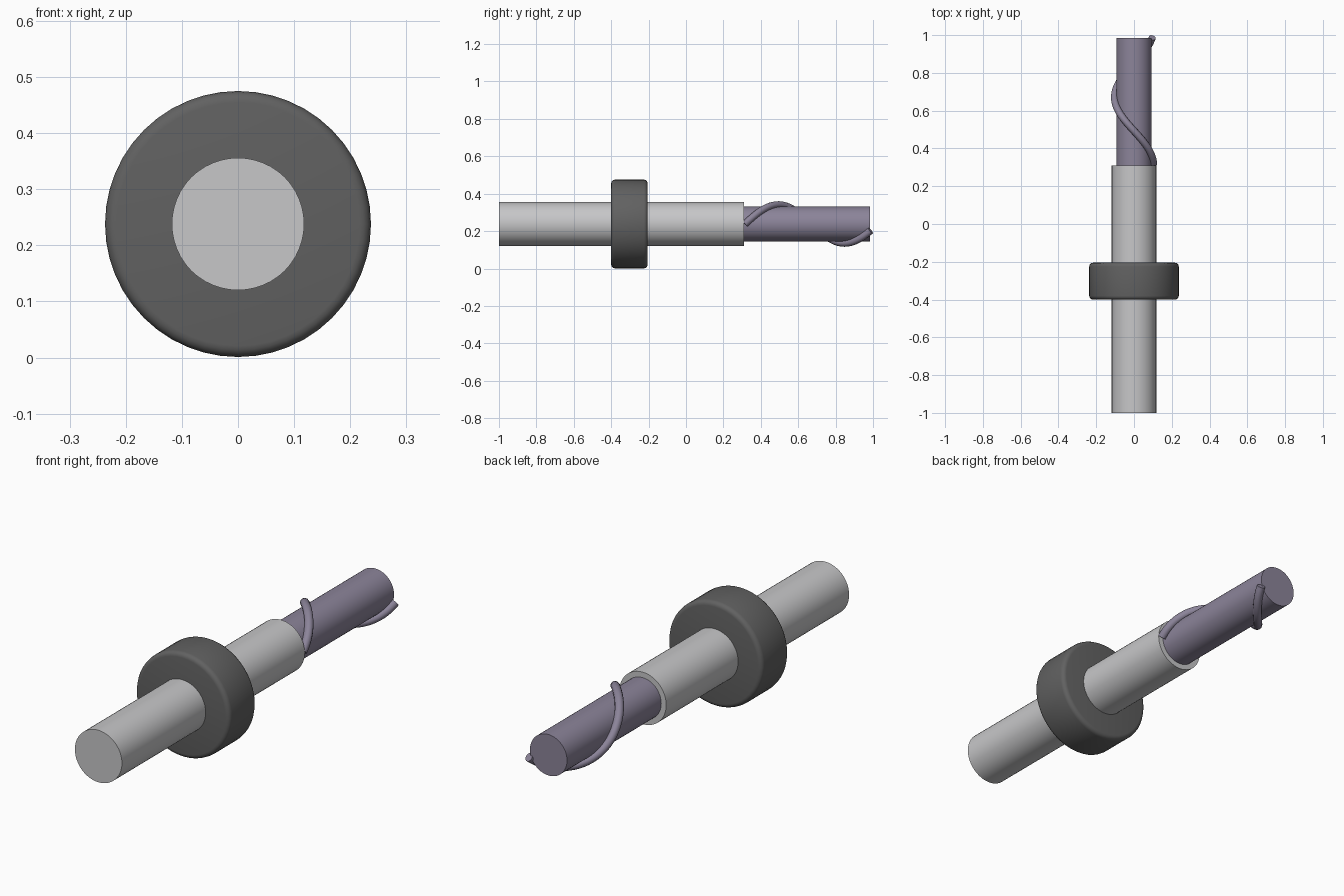
import bpy
import math
from mathutils import Vector

AXIS_Z = 0.238

cube = bpy.data.objects.get("Cube")
if cube:
    bpy.data.objects.remove(cube, do_unlink=True)


def material(name, colour):
    mat = bpy.data.materials.new(name)
    mat.use_nodes = True
    mat.diffuse_color = (*colour, 1)
    mat.node_tree.nodes["Principled BSDF"].inputs["Base Color"].default_value = (*colour, 1)
    return mat


steel = material("light steel", (0.57, 0.57, 0.58))
rubber = material("dark grey", (0.12, 0.12, 0.12))
carbide = material("violet grey", (0.26, 0.23, 0.32))


def finish(obj, name, mat):
    obj.name = name
    obj.data.materials.clear()
    obj.data.materials.append(mat)
    bpy.ops.object.shade_smooth_by_angle(angle=math.radians(40))
    return obj


def rod(name, radius, y0, y1, mat, bevel=0):
    """Cylinder lying along y, optionally with rounded rims."""
    bpy.ops.mesh.primitive_cylinder_add(
        vertices=48, radius=radius, depth=y1 - y0,
        location=(0, (y0 + y1) / 2, AXIS_Z), rotation=(math.pi / 2, 0, 0))
    obj = bpy.context.object
    if bevel:
        mod = obj.modifiers.new("rounded rims", 'BEVEL')
        mod.width = bevel
        mod.segments = 4
        mod.limit_method = 'ANGLE'
        bpy.ops.object.modifier_apply(modifier=mod.name)
    return finish(obj, name, mat)


# Shank, collar and cutting rod
rod("shank", 0.118, -1.0, 0.31, steel)
rod("collar", 0.237, -0.40, -0.205, rubber, bevel=0.02)
rod("cutter_rod", 0.093, 0.30, 0.985, carbide)


# Spiral cutting edge wound round the rod
def spiral(name, radius, thickness, y0, y1, turn, mat, steps=64):
    curve = bpy.data.curves.new(name, 'CURVE')
    curve.dimensions = '3D'
    curve.bevel_depth = thickness
    curve.bevel_resolution = 4
    curve.use_fill_caps = True
    line = curve.splines.new('POLY')
    line.points.add(steps)
    for i, point in enumerate(line.points):
        t = i / steps
        a = turn * t
        pos = Vector((radius * math.cos(a), y0 + (y1 - y0) * t,
                      AXIS_Z + radius * math.sin(a)))
        point.co = (*pos, 1)
    obj = bpy.data.objects.new(name, curve)
    bpy.context.collection.objects.link(obj)
    bpy.ops.object.select_all(action='DESELECT')
    obj.select_set(True)
    bpy.context.view_layer.objects.active = obj
    bpy.ops.object.convert(target='MESH')
    return finish(bpy.context.object, name, mat)


spiral("spiral_edge", 0.103, 0.019, 0.315, 0.987, math.radians(340), carbide)
